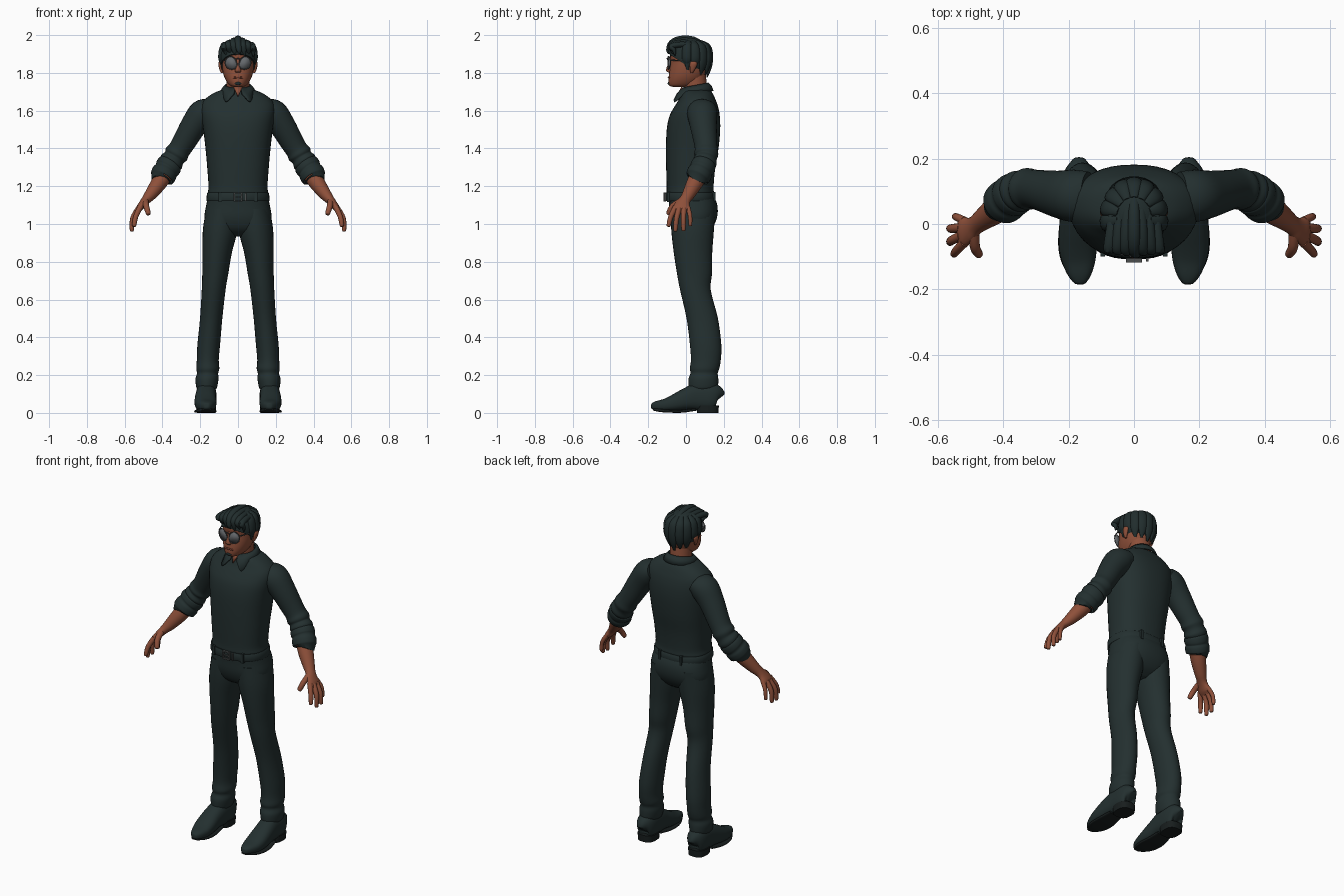
import bpy, bmesh, math
from mathutils import Vector


def material(name, rgb):
    m = bpy.data.materials.new(name)
    m.diffuse_color = (*rgb, 1)
    return m


CLOTH = material("dark cloth", (0.017, 0.029, 0.029))
HAIR = material("dark hair", (0.015, 0.026, 0.026))
SKIN = material("skin", (0.27, 0.08, 0.042))
LIP = material("lips", (0.19, 0.052, 0.03))
LENS = material("grey lens", (0.13, 0.14, 0.15))
METAL = material("dull metal", (0.07, 0.075, 0.075))
SOLE = material("black sole", (0.009, 0.013, 0.013))


def finish(bm, name, mat, mirror=False, angle=50):
    bmesh.ops.recalc_face_normals(bm, faces=bm.faces[:])
    me = bpy.data.meshes.new(name)
    bm.to_mesh(me)
    bm.free()
    me.materials.append(mat)
    ob = bpy.data.objects.new(name, me)
    bpy.context.collection.objects.link(ob)
    bpy.ops.object.select_all(action='DESELECT')
    ob.select_set(True)
    bpy.context.view_layer.objects.active = ob
    bpy.ops.object.shade_smooth_by_angle(angle=math.radians(angle))
    if mirror:
        ob.modifiers.new("mirror", 'MIRROR').use_mirror_merge = False
    return ob


def smooth_rows(rows, steps):
    """Catmull-Rom through rows of equal length."""
    out = []
    for i in range(len(rows) - 1):
        a, b = rows[max(i - 1, 0)], rows[i]
        c, d = rows[i + 1], rows[min(i + 2, len(rows) - 1)]
        for s in range(steps):
            t = s / steps
            out.append([0.5 * (2 * q + (r - p) * t + (2 * p - 5 * q + 4 * r - w) * t * t
                               + (3 * q - p - 3 * r + w) * t ** 3)
                        for p, q, r, w in zip(a, b, c, d)])
    return out + [list(rows[-1])]


def loft(name, rows, mat, ref=(0, 1, 0), flat=False, power=2.0, mirror=False, sides=28, steps=4):
    """Rows are x, y, z, radius across ref, radius along ref."""
    rows = smooth_rows(rows, steps)
    pts = [Vector(r[:3]) for r in rows]
    bm = bmesh.new()
    rings = []
    for i, r in enumerate(rows):
        t = Vector((0, 0, 1)) if flat else (pts[min(i + 1, len(pts) - 1)] - pts[max(i - 1, 0)]).normalized()
        v = Vector(ref)
        v = (v - t * v.dot(t)).normalized()
        u = v.cross(t)
        ring = []
        for k in range(sides):
            a = 2 * math.pi * k / sides
            c, s = math.cos(a), math.sin(a)
            e = 2 / power
            p = pts[i] + u * max(r[3], .001) * math.copysign(abs(c) ** e, c) \
                + v * max(r[4], .001) * math.copysign(abs(s) ** e, s)
            ring.append(bm.verts.new(p))
        rings.append(ring)
    for a, b in zip(rings, rings[1:]):
        for k in range(sides):
            n = (k + 1) % sides
            bm.faces.new((a[k], a[n], b[n], b[k]))
    bm.faces.new(rings[0])
    bm.faces.new(rings[-1])
    return finish(bm, name, mat, mirror)


def stack(name, rows, mat, **kw):
    """Upright loft centred on x = 0; rows are z, half width, front y, back y."""
    return loft(name, [(0, (f + b) / 2, z, w, (b - f) / 2) for z, w, f, b in rows], mat, flat=True, **kw)


def tube(name, path, r, mat, mirror=False, ref=(0, 0, 1)):
    return loft(name, [(*p, r, r) for p in path], mat, ref=ref, mirror=mirror, sides=10)


def box(name, c, s, mat, mirror=False):
    bm = bmesh.new()
    bmesh.ops.create_cube(bm, size=1)
    for v in bm.verts:
        v.co = Vector([c[i] + v.co[i] * s[i] for i in range(3)])
    return finish(bm, name, mat, mirror, 30)


# Shirt body, trousers seat and belt
stack("shirt", [(1.155, .15, -.09, .135), (1.165, .16, -.102, .147), (1.2, .156, -.102, .146),
                (1.3, .163, -.105, .155), (1.4, .172, -.106, .172), (1.5, .184, -.102, .181),
                (1.57, .194, -.088, .179), (1.62, .196, -.062, .17), (1.655, .18, -.04, .158),
                (1.69, .135, -.024, .142), (1.71, .085, -.012, .125), (1.715, .06, 0, .11)],
      CLOTH, power=2.35, sides=40)
stack("trouser_seat", [(1.16, .155, -.095, .14), (1.1, .168, -.09, .166), (1.03, .177, -.085, .163),
                       (.97, .15, -.06, .13), (.935, .07, -.01, .08)], CLOTH, power=2.4, sides=40)
stack("belt", [(1.122, .162, -.104, .15), (1.125, .167, -.108, .155), (1.162, .164, -.108, .152),
               (1.165, .158, -.104, .146)], CLOTH, power=2.35, sides=40, steps=2)
for x in (-.02, .02):
    box("buckle_side", (x, -.112, 1.143), (.008, .012, .046), METAL)
for z in (1.122, 1.164):
    box("buckle_bar", (0, -.112, z), (.048, .012, .007), METAL)
box("buckle_pin", (.004, -.114, 1.143), (.034, .008, .006), METAL)
box("belt_keeper", (.04, -.108, 1.143), (.008, .012, .044), METAL)
box("belt_loop", (.095, -.09, 1.143), (.014, .02, .055), CLOTH, True)
box("back_belt_loop", (.07, .147, 1.143), (.014, .02, .055), CLOTH, True)

# Trouser legs with creased hems
loft("trouser_leg", [(.083, .038, 1.08, .085, .118), (.094, .035, .97, .092, .113),
                     (.110, .037, .85, .078, .102), (.120, .045, .74, .069, .093),
                     (.129, .05, .65, .063, .081), (.142, .086, .5, .059, .083),
                     (.155, .104, .36, .06, .083), (.16, .105, .28, .058, .079),
                     (.160, .098, .235, .061, .078), (.161, .096, .21, .056, .072),
                     (.164, .092, .18, .061, .079), (.166, .091, .14, .056, .078),
                     (.166, .088, .125, .05, .07)], CLOTH, flat=True, mirror=True)

# Shoes: upper, sole and heel
loft("shoe", [(.168, .176, .075, .015, .03), (.168, .168, .08, .04, .06), (.168, .13, .085, .053, .075),
              (.169, .06, .085, .054, .073), (.172, 0, .072, .056, .058), (.172, -.06, .053, .058, .045),
              (.169, -.11, .041, .052, .034), (.166, -.155, .037, .036, .026),
              (.165, -.18, .036, .018, .016), (.165, -.185, .036, .005, .005)],
     CLOTH, ref=(0, 0, 1), power=2.5, mirror=True)
loft("shoe_sole", [(.172, .05, .018, .045, .007), (.174, -.02, .009, .056, .008),
                   (.172, -.08, .009, .058, .008), (.168, -.13, .013, .046, .009),
                   (.165, -.172, .021, .022, .009)], SOLE, ref=(0, 0, 1), power=4, mirror=True)
loft("shoe_heel", [(.168, .115, 0, .05, .057), (.168, .115, .04, .053, .059)],
     SOLE, flat=True, power=2.8, mirror=True, steps=1)

# Sleeves with elbow folds and rolled cuffs
loft("sleeve", [(.14, .085, 1.61, .055, .075), (.185, .086, 1.585, .076, .08), (.235, .092, 1.52, .069, .071),
                (.285, .103, 1.435, .062, .062), (.31, .107, 1.395, .059, .06),
                (.326, .107, 1.37, .064, .064), (.338, .105, 1.35, .057, .058),
                (.352, .1, 1.33, .065, .064), (.362, .095, 1.315, .059, .059)],
     CLOTH, mirror=True)
loft("rolled_cuff", [(.354, .098, 1.325, .05, .05), (.36, .095, 1.317, .066, .064),
                     (.373, .086, 1.296, .068, .066), (.381, .08, 1.284, .063, .062),
                     (.389, .073, 1.27, .068, .067), (.402, .061, 1.246, .065, .064),
                     (.403, .06, 1.244, .05, .05)], CLOTH, mirror=True)

# Forearm with palm, fingers and thumb
loft("forearm_and_palm", [(.385, .075, 1.27, .046, .046), (.42, .045, 1.215, .042, .043),
                          (.46, .015, 1.16, .033, .034), (.485, -.004, 1.13, .025, .03),
                          (.503, -.017, 1.108, .021, .038), (.522, -.023, 1.083, .018, .046),
                          (.533, -.023, 1.066, .01, .042)], SKIN, mirror=True)
for finger, a, b, c in (("index", (.517, -.055, 1.09), (.541, -.08, 1.04), (.55, -.092, .992)),
                        ("middle", (.527, -.036, 1.082), (.557, -.05, 1.03), (.562, -.056, .968)),
                        ("ring", (.527, -.011, 1.082), (.557, -.014, 1.03), (.562, -.013, .97)),
                        ("little", (.518, .01, 1.088), (.542, .021, 1.045), (.547, .023, .995)),
                        ("thumb", (.49, -.02, 1.125), (.486, -.07, 1.095), (.474, -.093, 1.055))):
    k = 1.15 if finger == "thumb" else .85 if finger == "little" else 1
    end = [q + (q - p) * .12 for p, q in zip(b, c)]
    loft(finger + "_finger", [(*a, .015 * k, .015 * k), (*b, .0135 * k, .0135 * k),
                              (*c, .011 * k, .011 * k), (*end, .003, .003)],
         SKIN, ref=(1, .3, 0), mirror=True, sides=14)

# Neck and head
stack("neck", [(1.65, .062, 0, .12), (1.72, .06, -.013, .112), (1.79, .06, -.02, .105)], SKIN)
stack("head", [(1.726, .022, -.07, -.01), (1.733, .043, -.088, .045), (1.755, .061, -.093, .08),
               (1.785, .075, -.091, .1), (1.82, .083, -.086, .112), (1.86, .086, -.081, .118),
               (1.9, .086, -.085, .12), (1.94, .075, -.065, .11), (1.965, .045, -.03, .08)],
      SKIN, power=2.15)
loft("nose", [(0, -.078, 1.875, .007, .006), (0, -.087, 1.845, .009, .009), (0, -.093, 1.82, .014, .012),
              (0, -.092, 1.808, .016, .011), (0, -.087, 1.801, .01, .004)], SKIN, flat=True, sides=16)
loft("ear", [(.084, .03, 1.8, .006, .006), (.09, .035, 1.82, .009, .014), (.093, .04, 1.85, .011, .02),
             (.09, .04, 1.868, .004, .008)], SKIN, flat=True, mirror=True, sides=16)
tube("mouth", [(-.026, -.085, 1.774), (0, -.092, 1.777), (.026, -.085, 1.774)], .005, LIP)
loft("chin_beard", [(-.02, -.082, 1.744, .004, .004), (0, -.089, 1.744, .008, .009),
                    (.02, -.082, 1.744, .004, .004)], HAIR, ref=(0, 0, 1), sides=12)

# Sunglasses
outline = []
for k in range(28):
    a = 2 * math.pi * k / 28
    x = .037 + .031 * math.cos(a) - .004 * math.sin(a) * math.cos(a)
    outline.append((x, -.096 + max(0, x - .03) * .35, 1.853 + .034 * math.sin(a) + .004 * math.cos(a)))
bm = bmesh.new()
bm.faces.new([bm.verts.new(p) for p in outline])
lens = finish(bm, "sunglass_lens", LENS, True)
lens.modifiers.new("thickness", 'SOLIDIFY').thickness = .003
tube("lens_rim", outline + [outline[0]], .0025, METAL, True, ref=(.1, 1, 0))
tube("glasses_bridge", [(-.012, -.098, 1.872), (0, -.1, 1.876), (.012, -.098, 1.872)], .003, METAL)
tube("glasses_arm", [(.068, -.084, 1.867), (.086, -.03, 1.866), (.092, .035, 1.862)], .003, METAL, True)

# Hair cap cut along a sloping hairline
bm = bmesh.new()
bmesh.ops.create_uvsphere(bm, u_segments=40, v_segments=24, radius=1)
for v in bm.verts:
    v.co = Vector((v.co.x * .098, .022 + v.co.y * .116, 1.88 + v.co.z * .105))
bmesh.ops.bisect_plane(bm, geom=bm.verts[:] + bm.edges[:] + bm.faces[:], plane_co=(0, -.09, 1.9),
                       plane_no=(0, .13, .2), clear_inner=True)
bmesh.ops.holes_fill(bm, edges=[e for e in bm.edges if e.is_boundary])
finish(bm, "hair_cap", HAIR)

# Swept top locks, hanging back locks and sideburns
for i in range(7):
    x = -.069 + .023 * i
    drop = abs(x) * .45
    tip = 1.888 + .012 * (i % 2)
    loft("top_lock", [(x * .5, .1, 1.95, .006, .012), (x * .85, .04, 1.979 - drop, .013, .017),
                      (x, -.03, 1.981 - drop, .015, .019), (x * 1.1, -.078, 1.958 - drop * .6, .015, .018),
                      (x * 1.08 + .006, -.094 + drop, 1.92, .011, .014), (x + .012, -.09 + drop, tip, .002, .003)],
         HAIR, ref=(1, 0, 0), sides=14)
for i in range(9):
    a = math.radians(-100 + 25 * i)
    s, c = math.sin(a), math.cos(a)
    low = 1.775 + .05 * (1 - c) + .01 * (i % 2)
    loft("back_lock", [(s * r, .022 + c * r * 1.17, z, w, w * 1.9) for r, z, w in
                       ((.05, 1.968, .006), (.083, 1.94, .012), (.093, 1.89, .013),
                        (.088, (1.89 + low) / 2, .012), (.076, low, .003))],
         HAIR, ref=(c, -s, 0), sides=14)
loft("sideburn", [(.088, .0, 1.88, .008, .018), (.085, .006, 1.845, .007, .013), (.081, .01, 1.815, .004, .005)],
     HAIR, flat=True, mirror=True, sides=12)

# Shirt collar with pointed flaps, and the skin in its opening
bm = bmesh.new()
rows = []
for k in range(49):
    p = .22 + (2 * math.pi - .44) * k / 48
    w = math.exp(-((min(p, 2 * math.pi - p) - .58) / .26) ** 2)
    s, c = math.sin(p), math.cos(p)
    rows.append([bm.verts.new(q) for q in (
        (.067 * s, .05 - .066 * c, 1.733 - .013 * c),
        (.08 * s, .05 - (.082 + .01 * w) * c, 1.718 - .012 * c - .012 * w),
        ((.092 + .026 * w) * s, .05 - (.092 + .042 * w) * c, 1.7 - .004 * c - .05 * w))])
for a, b in zip(rows, rows[1:]):
    for j in range(2):
        bm.faces.new((a[j], b[j], b[j + 1], a[j + 1]))
collar = finish(bm, "collar", CLOTH)
sol = collar.modifiers.new("thickness", 'SOLIDIFY')
sol.thickness, sol.offset = .008, 0
bm = bmesh.new()
bm.faces.new([bm.verts.new(p) for p in ((-.024, -.018, 1.725), (.024, -.018, 1.725), (0, -.045, 1.672))])
finish(bm, "open_neck", SKIN).modifiers.new("thickness", 'SOLIDIFY').thickness = .006
